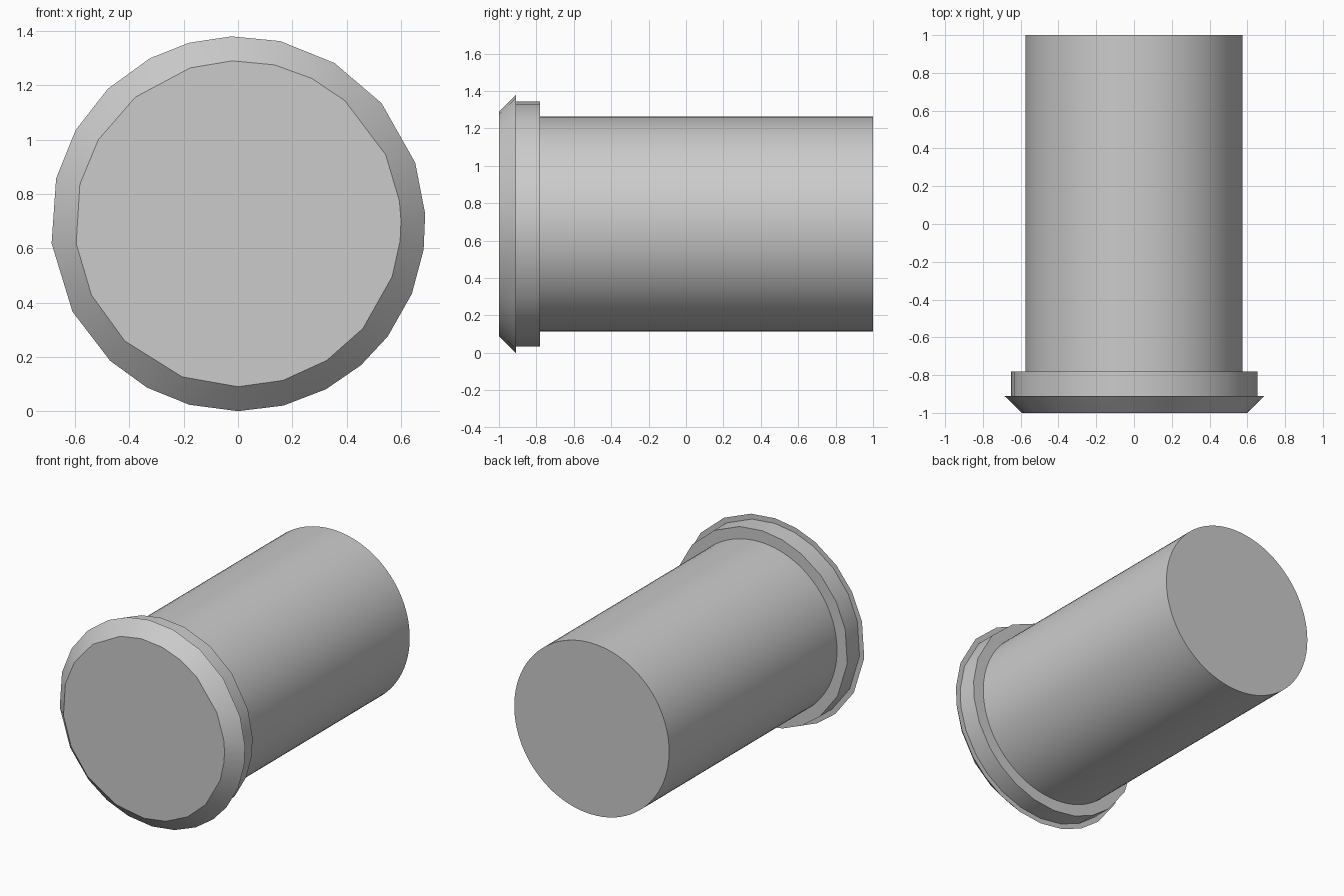
import bpy, bmesh
from math import radians, sin, cos, pi

if "Cube" in bpy.data.objects:
    bpy.data.objects.remove(bpy.data.objects["Cube"], do_unlink=True)

AXIS_Z = 0.69

grey = bpy.data.materials.new("plain grey")
grey.use_nodes = True
grey.diffuse_color = (0.6, 0.6, 0.6, 1)
grey.node_tree.nodes["Principled BSDF"].inputs["Base Color"].default_value = (0.6, 0.6, 0.6, 1)


def even(count):
    return [360 * i / count for i in range(count)]


def add_solid(name, rings):
    """Convex solid through circles given as (y, radius, angles in degrees)."""
    bm = bmesh.new()
    for y, radius, angles in rings:
        for a in map(radians, angles):
            bm.verts.new((radius * cos(a), y, AXIS_Z + radius * sin(a)))
    bmesh.ops.convex_hull(bm, input=bm.verts[:])
    bmesh.ops.dissolve_limit(bm, angle_limit=radians(0.5),
                             verts=bm.verts[:], edges=bm.edges[:])
    bmesh.ops.recalc_face_normals(bm, faces=bm.faces[:])
    mesh = bpy.data.meshes.new(name)
    bm.to_mesh(mesh)
    bm.free()
    obj = bpy.data.objects.new(name, mesh)
    bpy.context.collection.objects.link(obj)
    mesh.materials.append(grey)
    bpy.ops.object.select_all(action="DESELECT")
    obj.select_set(True)
    bpy.context.view_layer.objects.active = obj
    bpy.ops.object.shade_smooth_by_angle(angle=radians(30))
    return obj


# Unevenly faceted rims of the head
face_rim = [1, 8, 25, 49, 63, 77, 92, 107, 129, 149, 166,
            187, 206, 226, 250, 270, 286, 303, 320, 341, 354]
wide_rim = [3, 19, 40, 59, 77, 92, 105, 118, 134, 150, 166, 186,
            208, 227, 241, 255, 270, 284, 298, 311, 323, 338, 352]

# Long round shaft
add_solid("shaft", [(-0.8, 0.575, even(96)), (1, 0.575, even(96))])

# Collar behind the head
add_solid("collar", [(-0.92, 0.655, wide_rim), (-0.78, 0.655, wide_rim)])

# Head with a chamfer widening towards the back
add_solid("chamfered_head", [(-1, 0.6, face_rim), (-0.91, 0.69, wide_rim)])
